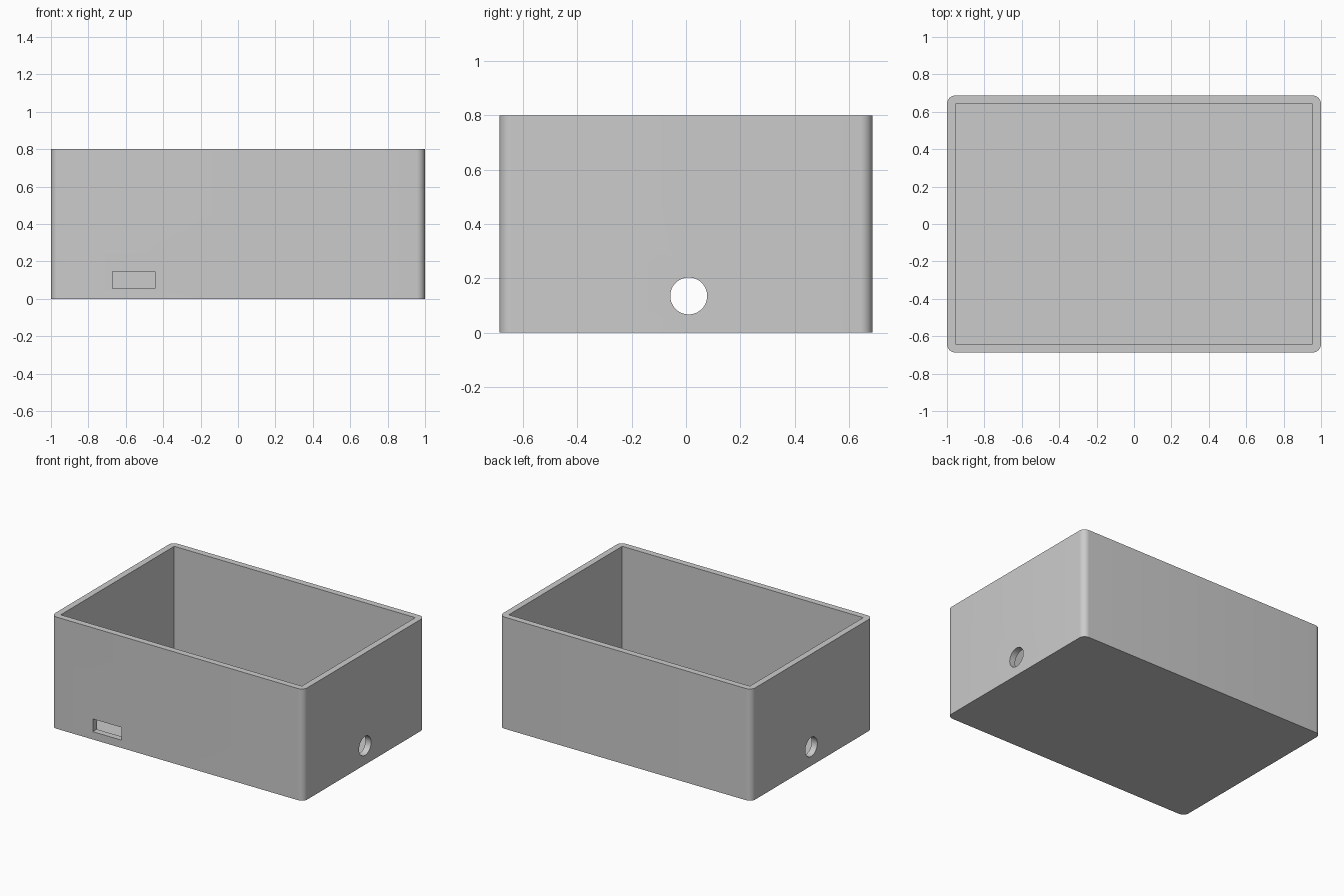
import bpy
import bmesh
import math
from mathutils import Matrix

default = bpy.data.objects.get("Cube")
if default:
    bpy.data.objects.remove(default, do_unlink=True)

HALF_X, HALF_Y, HEIGHT = 1.0, 0.687, 0.8
WALL, RADIUS = 0.045, 0.045

grey = bpy.data.materials.new("light grey plastic")
grey.use_nodes = True
colour = (0.6, 0.6, 0.6, 1)
grey.diffuse_color = colour
grey.node_tree.nodes["Principled BSDF"].inputs["Base Color"].default_value = colour


def finish(name, bm):
    mesh = bpy.data.meshes.new(name)
    bm.to_mesh(mesh)
    bm.free()
    mesh.materials.append(grey)
    obj = bpy.data.objects.new(name, mesh)
    bpy.context.collection.objects.link(obj)
    return obj


def box(name, low, high, radius=0):
    """Box between two corners, with optional rounded upright edges."""
    bm = bmesh.new()
    bmesh.ops.create_cube(bm, size=1)
    for v in bm.verts:
        v.co = [lo if c < 0 else hi for c, lo, hi in zip(v.co, low, high)]
    if radius:
        upright = [e for e in bm.edges
                   if abs(e.verts[0].co.z - e.verts[1].co.z) > 0.1]
        bmesh.ops.bevel(bm, geom=upright, offset=radius, segments=10,
                        profile=0.5, affect='EDGES')
    return finish(name, bm)


# Outer shell with rounded upright corners
enclosure = box("enclosure", (-HALF_X, -HALF_Y, 0), (HALF_X, HALF_Y, HEIGHT), RADIUS)

# Square-cornered inner cavity, open at the top
inner_x, inner_y = HALF_X - WALL, HALF_Y - WALL
cavity = box("cavity_cutter", (-inner_x, -inner_y, WALL), (inner_x, inner_y, HEIGHT + 0.2))

# Rectangular port through the front wall
port = box("port_cutter", (-0.67, -HALF_Y - 0.1, 0.056), (-0.444, -HALF_Y + 0.1, 0.147))

# Round cable hole through both end walls
bm = bmesh.new()
bmesh.ops.create_cone(bm, cap_ends=True, segments=48, radius1=0.068, radius2=0.068,
                      depth=3, matrix=Matrix.Translation((0, 0.01, 0.135))
                      @ Matrix.Rotation(math.pi / 2, 4, 'Y'))
cable_hole = finish("cable_hole_cutter", bm)

# Cut the openings, then remove the helpers
bpy.context.view_layer.objects.active = enclosure
for cutter in (cavity, port, cable_hole):
    cutter.hide_render = True
    cut = enclosure.modifiers.new(cutter.name, 'BOOLEAN')
    cut.operation = 'DIFFERENCE'
    cut.solver = 'EXACT'
    cut.object = cutter
    bpy.ops.object.modifier_apply(modifier=cut.name)
    bpy.data.objects.remove(cutter, do_unlink=True)

# Smooth rounded surfaces, sharp rims
bpy.ops.object.select_all(action='DESELECT')
enclosure.select_set(True)
bpy.ops.object.shade_smooth_by_angle(angle=math.radians(30))
